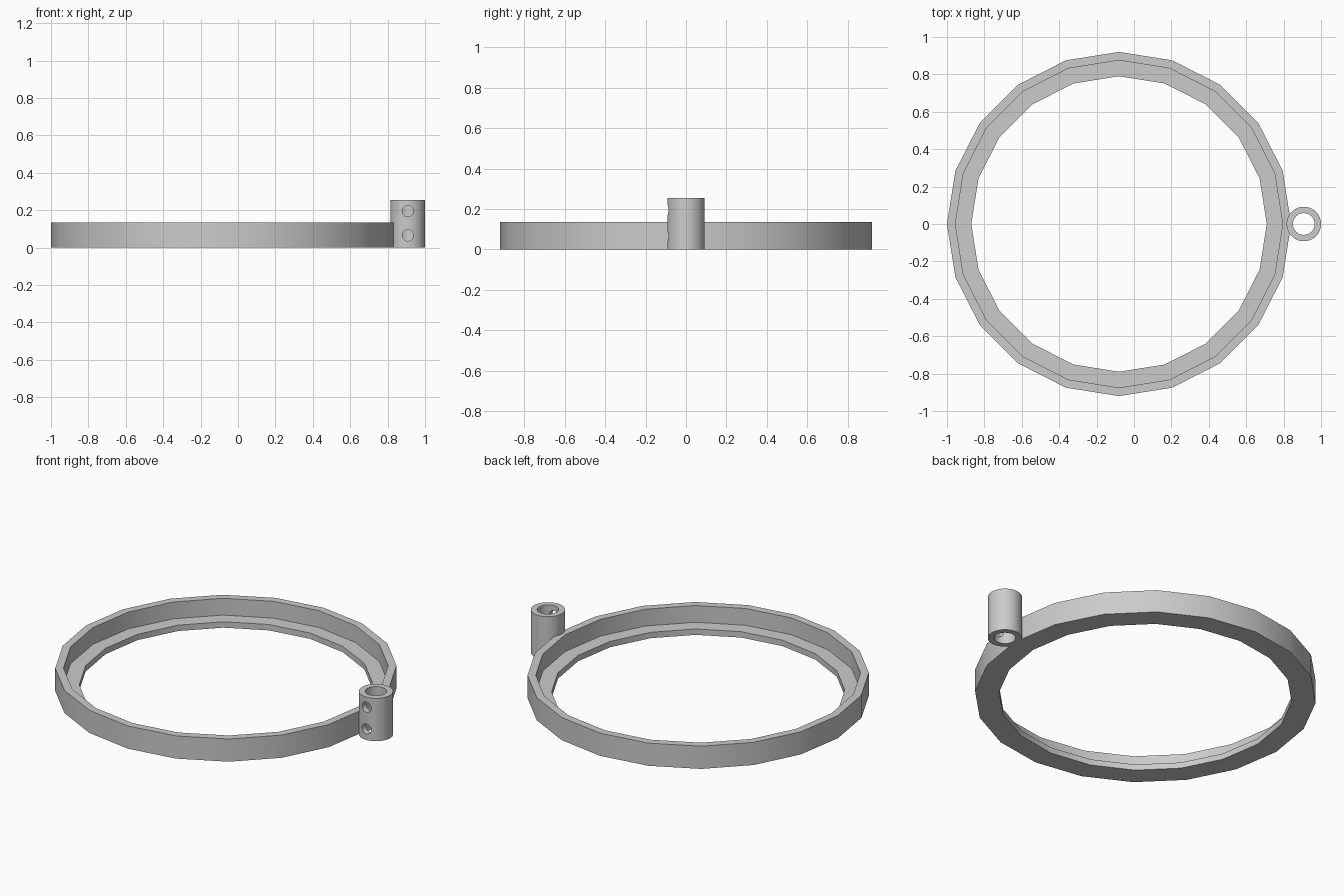
import bpy, bmesh, math
from mathutils import Matrix

old = bpy.data.objects.get("Cube")
if old:
    bpy.data.objects.remove(old, do_unlink=True)

grey = bpy.data.materials.new("plain grey")
grey.use_nodes = True
colour = (0.6, 0.6, 0.6, 1)
grey.diffuse_color = colour
grey.node_tree.nodes["Principled BSDF"].inputs["Base Color"].default_value = colour


def add_object(name, bm):
    bmesh.ops.recalc_face_normals(bm, faces=bm.faces)
    mesh = bpy.data.meshes.new(name)
    bm.to_mesh(mesh)
    bm.free()
    mesh.materials.append(grey)
    obj = bpy.data.objects.new(name, mesh)
    bpy.context.collection.objects.link(obj)
    return obj


def revolve(name, profile, sides, x):
    """Turn a closed (radius, height) profile about a vertical axis at x."""
    bm = bmesh.new()
    loops = []
    for i in range(sides):
        a = math.tau * i / sides
        loops.append([bm.verts.new((x + r * math.cos(a), r * math.sin(a), z))
                      for r, z in profile])
    n = len(profile)
    for i in range(sides):
        a, b = loops[i], loops[(i + 1) % sides]
        for j in range(n):
            k = (j + 1) % n
            bm.faces.new((a[j], b[j], b[k], a[k]))
    return add_object(name, bm)


def smooth(obj):
    bpy.ops.object.select_all(action='DESELECT')
    obj.select_set(True)
    bpy.context.view_layer.objects.active = obj
    bpy.ops.object.shade_smooth_by_angle(angle=math.radians(30))


# Twenty-sided ring with an inner ledge
ring = revolve("ring", [(0.92, 0), (0.92, 0.135), (0.875, 0.135),
                        (0.875, 0.035), (0.79, 0.035), (0.79, 0)], 20, -0.08)
smooth(ring)

# Upright mounting tube on the left
TUBE_X = 0.908
tube = revolve("mounting_tube", [(0.092, 0), (0.092, 0.255),
                                 (0.058, 0.255), (0.058, 0)], 64, TUBE_X)

# Two screw holes through the front wall of the tube only
bm = bmesh.new()
for z in (0.065, 0.195):
    place = Matrix.Translation((TUBE_X, -0.08, z)) @ Matrix.Rotation(math.pi / 2, 4, 'X')
    bmesh.ops.create_cone(bm, cap_ends=True, segments=32, radius1=0.03,
                          radius2=0.03, depth=0.12, matrix=place)
cutter = add_object("screw_hole_cutter", bm)
cutter.hide_render = True
cut = tube.modifiers.new("screw holes", 'BOOLEAN')
cut.operation = 'DIFFERENCE'
cut.solver = 'EXACT'
cut.object = cutter
bpy.context.view_layer.update()
bpy.context.view_layer.objects.active = tube
bpy.ops.object.modifier_apply(modifier=cut.name)
bpy.data.objects.remove(cutter, do_unlink=True)
smooth(tube)
